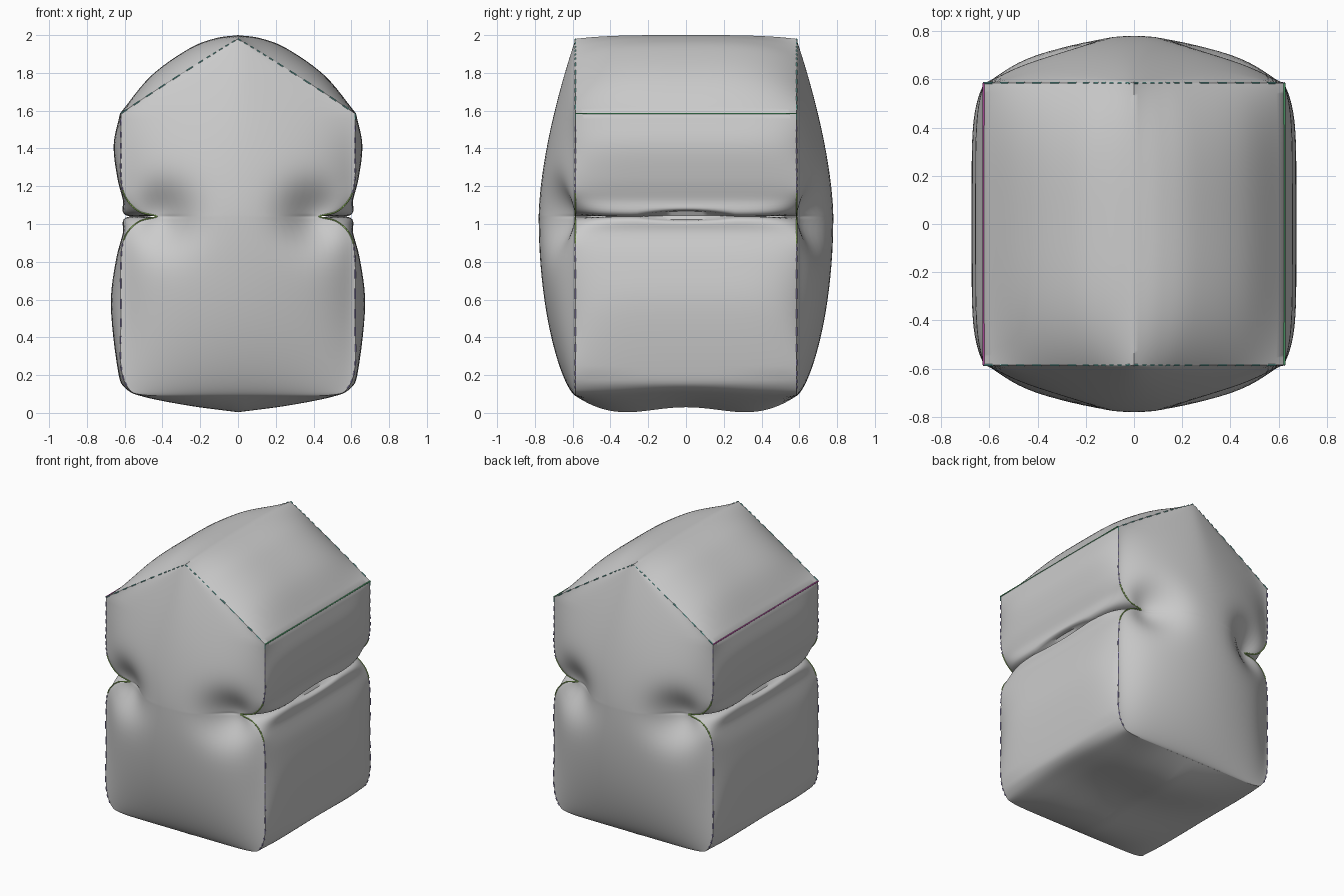
import bpy, bmesh, math
from mathutils import Vector

if "Cube" in bpy.data.objects:
    bpy.data.objects.remove(bpy.data.objects["Cube"])

DEPTH = 0.585          # y of the front and back seams
BULGE = 0.195          # how far the end panels puff out
WAIST = 1.04           # height of the pinch

# Half outlines (x, z): each section has a seam version and a mid-depth version
ROOF = ([(0, 1.98), (.10, 1.92), (.21, 1.852), (.42, 1.718), (.62, 1.585)],
        [(0, 2.0), (.12, 1.983), (.26, 1.928), (.46, 1.785), (.625, 1.585)])
UPPER = ([(.62, 1.585), (.62, 1.4), (.62, 1.25), (.60, 1.15), (.53, 1.07), (.43, 1.042)],
         [(.625, 1.585), (.658, 1.42), (.64, 1.25), (.61, 1.13), (.595, 1.046), (.43, 1.042)])
LOWER = ([(.43, 1.038), (.53, 1.01), (.60, .93), (.62, .8), (.62, .5), (.62, .25),
          (.58, .13), (.5, .095), (.25, .09), (0, .09)],
         [(.43, 1.038), (.595, 1.034), (.61, .95), (.648, .8), (.673, .57), (.64, .25),
          (.6, .13), (.48, .075), (.25, .02), (0, -.02)])


def spline(points, per=6):
    """Catmull-Rom samples through points."""
    p = [Vector(q) for q in points]
    p = [2 * p[0] - p[1]] + p + [2 * p[-1] - p[-2]]
    out = []
    for i in range(1, len(p) - 2):
        a, b, c, d = p[i - 1:i + 3]
        for k in range(per):
            t = k / per
            out.append(.5 * (2 * b + (c - a) * t + (2 * a - 5 * b + 4 * c - d) * t * t
                             + (3 * b - a - 3 * c + d) * t ** 3))
    return out + [p[-2]]


def half(which):
    a, b, c = (spline(s[which]) for s in (ROOF, UPPER, LOWER))
    return a[:-1] + b + c


SEAM, MID = half(0), half(1)
HALF = len(SEAM)


def outline(v):
    """Closed (x, z) loop at depth v in -1..1, puffier in the middle."""
    pts = []
    for s, m in zip(SEAM, MID):
        wall = .2 < s.y < 1.57
        q = s.lerp(m, 1 - abs(v) ** (6 if wall else 3.6))
        # dip under the bottom
        q.y += .05 * (1 - v * v) ** 4 * min(1, max(0, (.15 - q.y) / .17))
        # slit opening in the middle of each side
        if m.x > .45:
            lip = max(0, 1 - abs(m.y - WAIST) / .06) * max(0, 1 - (v / .45) ** 2)
            q.y += .028 * lip * (1 if m.y > WAIST else -.6)
        pts.append(q)
    return pts + [Vector((-q.x, q.y)) for q in reversed(pts[1:-1])]


def puff(x, z, u):
    """Bulge 0..1 of an end panel; u is the position across the row."""
    x = abs(x)
    across = max(0, 1 - (x / .625) ** 2) ** .75
    if z > WAIST:
        s = (z - WAIST) / (.97 - .64 * math.sqrt(x * x + .0025))
        along = 1 - min(1, s) ** 1.6
    else:
        along = max(0, 1 - ((WAIST - z) / .95) ** 2) ** .7
    dent = 1 - math.exp(-((x - .44) ** 2 + (z - WAIST) ** 2) / .17 ** 2)
    return across * along * dent * (1 - abs(u) ** 10)


# Puffed house-shaped cushion: wrap-around sheet
bm = bmesh.new()
rows = []
for j in range(49):
    v = math.sin((j / 48 - .5) * math.pi)
    rows.append([bm.verts.new((q.x, v * DEPTH, q.y)) for q in outline(v)])
n = len(rows[0])
for a, b in zip(rows, rows[1:]):
    for i in range(n):
        bm.faces.new((a[i], a[(i + 1) % n], b[(i + 1) % n], b[i]))

# Bulging front and back panels, built as rows from left edge to right edge
COLS = 36
for side, edge in ((-1, rows[0]), (1, rows[-1])):
    prev = [edge[0]] * (COLS + 1)
    for i in range(1, HALF):
        last = i == HALF - 1
        x, z = SEAM[i]
        line = [edge[n - i]]
        for c in range(1, COLS):
            u = math.sin((c / COLS - .5) * math.pi)
            line.append(edge[i] if last else bm.verts.new(
                (x * u, side * (DEPTH + BULGE * puff(x * u, z, u)), z)))
        line.append(edge[i])
        for c in range(COLS):
            quad = list(dict.fromkeys((prev[c], prev[c + 1], line[c + 1], line[c])))
            if len(quad) > 2:
                bm.faces.new(quad)
        prev = line
bmesh.ops.recalc_face_normals(bm, faces=bm.faces)
mesh = bpy.data.meshes.new("cushion_body")
bm.to_mesh(mesh)
bm.free()
body = bpy.data.objects.new("cushion_body", mesh)
bpy.context.collection.objects.link(body)
bpy.context.view_layer.objects.active = body
body.select_set(True)
bpy.ops.object.shade_smooth_by_angle(angle=math.radians(45))


def thread(name, strands, colour, radius=.004):
    """Thin thread made of one or more strands."""
    cu = bpy.data.curves.new(name, 'CURVE')
    cu.dimensions = '3D'
    cu.bevel_depth = radius
    cu.bevel_resolution = 1
    for pts in strands:
        sp = cu.splines.new('POLY')
        sp.points.add(len(pts) - 1)
        for p, co in zip(sp.points, pts):
            p.co = (*co, 1)
    mat = bpy.data.materials.new(name)
    mat.diffuse_color = (*colour, 1)
    mat.use_nodes = True
    mat.node_tree.nodes["Principled BSDF"].inputs["Base Color"].default_value = mat.diffuse_color
    cu.materials.append(mat)
    bpy.context.collection.objects.link(bpy.data.objects.new(name, cu))


# Dashed stitching around the end seams
for name, side in (("front", -1), ("back", 1)):
    loop = [(q.x, side * DEPTH, q.y) for q in outline(side)]
    for part, keep, col in (("roof", lambda z: z > 1.57, (.2, .6, .55)),
                            ("waist", lambda z: .9 < z < 1.17, (.35, .6, .15)),
                            ("wall", lambda z: .12 < z <= .9 or 1.17 <= z <= 1.57, (.35, .3, .6))):
        dashes = [(loop[i], loop[(i + 1) % n]) for i in range(n)
                  if keep(loop[i][2]) and (part == "waist" or i % 2 == 0)]
        thread(f"{name}_{part}_stitches", dashes, col)

# Straight seams along the eaves
for name, x, col in (("right", .623, (.1, .5, .2)), ("left", -.623, (.65, .1, .5))):
    thread(f"{name}_eave_seam", [[(x, -DEPTH, 1.585), (x, DEPTH, 1.585)]], col)
